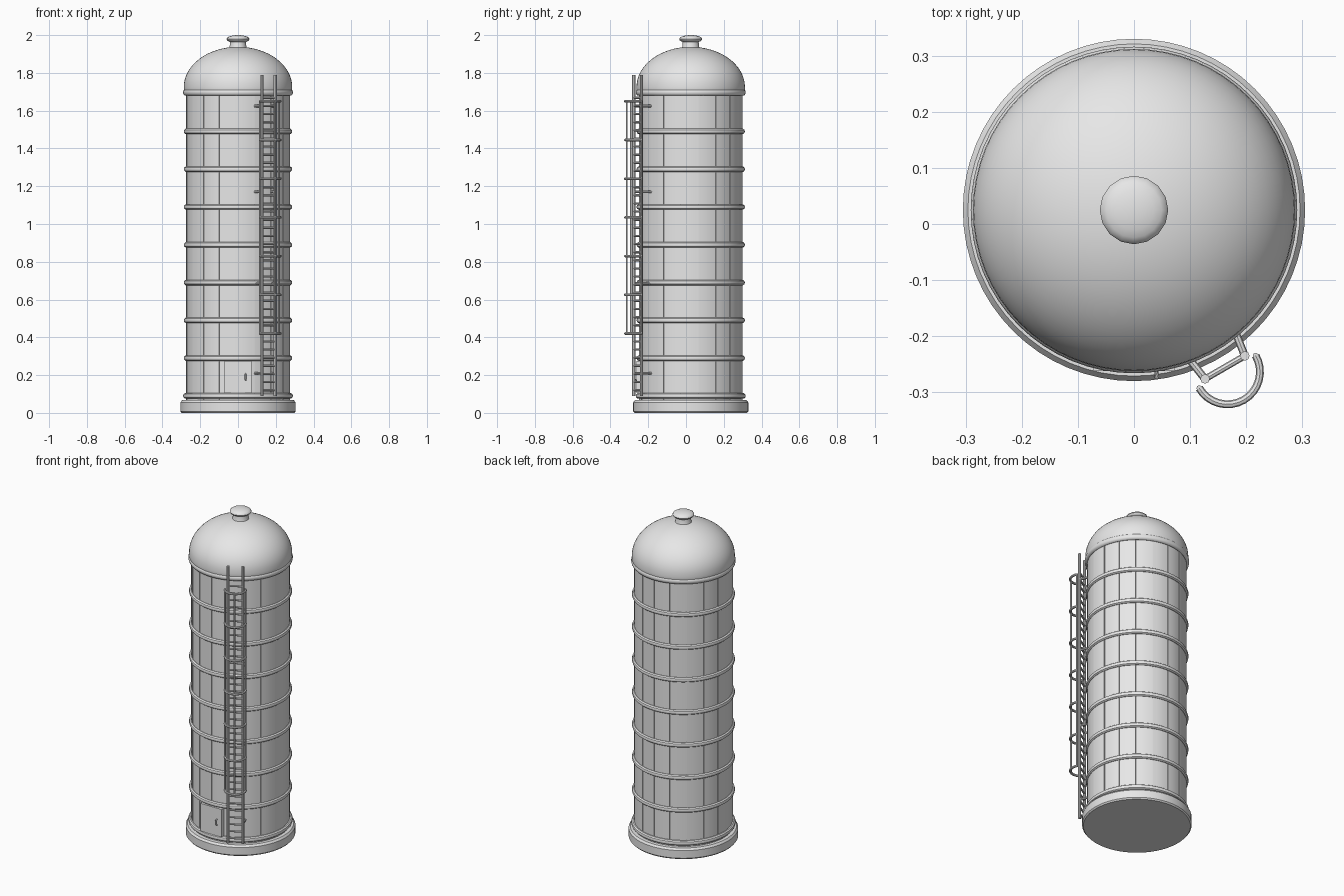
import bpy, bmesh, math, random
from mathutils import Vector

if "Cube" in bpy.data.objects:
    bpy.data.objects.remove(bpy.data.objects["Cube"])

random.seed(4)
CY = 0.025                      # silo axis sits slightly behind the origin
grey = bpy.data.materials.new("light grey")
grey.diffuse_color = (0.8, 0.8, 0.8, 1)
grey.use_nodes = True
grey.node_tree.nodes["Principled BSDF"].inputs["Base Color"].default_value = grey.diffuse_color


def finish(name, bm, smooth=True):
    bmesh.ops.recalc_face_normals(bm, faces=bm.faces)
    me = bpy.data.meshes.new(name)
    bm.to_mesh(me)
    bm.free()
    ob = bpy.data.objects.new(name, me)
    bpy.context.collection.objects.link(ob)
    me.materials.append(grey)
    if smooth:
        bpy.ops.object.select_all(action='DESELECT')
        ob.select_set(True)
        bpy.context.view_layer.objects.active = ob
        bpy.ops.object.shade_smooth_by_angle(angle=math.radians(35))
    return ob


def lathe(name, profile, segs=64, closed=False):
    """Revolve an (r, z) profile about the silo axis."""
    bm = bmesh.new()
    vs = [bm.verts.new((r, CY, z)) for r, z in profile]
    es = [bm.edges.new(p) for p in zip(vs, vs[1:])]
    if closed:
        es.append(bm.edges.new((vs[-1], vs[0])))
    bmesh.ops.spin(bm, geom=vs + es, cent=(0, CY, 0), axis=(0, 0, 1),
                   angle=math.tau, steps=segs, use_duplicate=False)
    bmesh.ops.remove_doubles(bm, verts=bm.verts, dist=1e-5)
    return finish(name, bm)


def tube(bm, pts, r, n=8):
    """Sweep a round section along points and cap it."""
    pts = [Vector(p) for p in pts]
    rings = []
    for i, p in enumerate(pts):
        d = (pts[min(i + 1, len(pts) - 1)] - pts[max(i - 1, 0)]).normalized()
        u = d.cross(Vector((0, 0, 1)) if abs(d.z) < 0.9 else Vector((1, 0, 0))).normalized()
        v = d.cross(u)
        rings.append([bm.verts.new(p + r * (u * math.cos(math.tau * k / n) + v * math.sin(math.tau * k / n)))
                      for k in range(n)])
    for a, b in zip(rings, rings[1:]):
        for k in range(n):
            bm.faces.new((a[k], a[(k + 1) % n], b[(k + 1) % n], b[k]))
    bm.faces.new(rings[0])
    bm.faces.new(rings[-1])


def box(bm, lo, hi):
    g = bmesh.ops.create_cube(bm, size=1)
    for v in g['verts']:
        v.co = Vector([(a + b) / 2 + c * (b - a) for a, b, c in zip(lo, hi, v.co)])
    return g


# Foundation and inner core
lathe("foundation", [(0, 0), (0.298, 0), (0.305, 0.008), (0.305, 0.055), (0.296, 0.067), (0, 0.067)])
lathe("core", [(0, 0.06), (0.269, 0.06), (0.269, 1.70), (0, 1.70)])

# Curved wall staves with fine gaps
bm = bmesh.new()
N = 18
for i in range(N):
    a0 = math.tau * (i + 0.45) / N + 0.006
    a1 = math.tau * (i + 1.45) / N - 0.006
    ro = 0.275 + random.uniform(-0.0015, 0.0015)
    cols = []
    for k in range(5):
        a = a0 + (a1 - a0) * k / 4
        cols.append([bm.verts.new((r * math.cos(a), CY + r * math.sin(a), z))
                     for r, z in ((0.266, 0.06), (ro, 0.06), (ro, 1.69), (0.266, 1.69))])
    for a, b in zip(cols, cols[1:]):
        for k in range(4):
            bm.faces.new((a[k], a[(k + 1) % 4], b[(k + 1) % 4], b[k]))
    bm.faces.new(cols[0])
    bm.faces.new(cols[-1])
finish("wall_staves", bm)

# Steel hoops
for i in range(8):
    c = 0.273 if i else 0.277
    z = 0.09 + 0.2 * i
    lathe(f"hoop_{i}", [(c + 0.014 * math.cos(math.tau * k / 10), z + 0.015 * math.sin(math.tau * k / 10))
                        for k in range(10)], closed=True)

# Eave rim, dome, neck and knob
lathe("eave_rim", [(0.277 + 0.014 * math.cos(math.tau * k / 12), 1.697 + 0.018 * math.sin(math.tau * k / 12))
                   for k in range(12)], closed=True)
dome = [(0, 1.69), (0.282, 1.69), (0.287, 1.71)]
dome += [(0.287 * math.cos(t), 1.725 + 0.213 * math.sin(t))
         for t in (math.pi / 2 * k / 16 for k in range(17))]
lathe("dome", dome)
lathe("vent_neck", [(0, 1.92), (0.052, 1.92), (0.044, 1.94), (0.042, 1.968), (0, 1.968)], 24)
lathe("vent_knob", [(0.061 * math.cos(t), 1.979 + 0.021 * math.sin(t))
                    for t in (math.pi * (k / 10 - 0.5) for k in range(11))], 16)

# Door and handle
bm = bmesh.new()
box(bm, (-0.072, -0.262, 0.105), (0.072, -0.235, 0.275))
finish("door", bm, False)
bm = bmesh.new()
tube(bm, [(0.04, -0.258, 0.173), (0.04, -0.272, 0.177), (0.04, -0.272, 0.203), (0.04, -0.258, 0.207)], 0.005)
finish("door_handle", bm)

# Ladder frame: outward direction n, sideways direction t
n = Vector((0.5, -0.866, 0))
t = Vector((0.866, 0.5, 0))


def at(out, side, z):
    return Vector((0, CY, z)) + n * out + t * side


# Ladder rails, rungs and wall brackets
bm = bmesh.new()
for s in (-0.041, 0.041):
    tube(bm, [at(0.324, s, 0.09), at(0.324, s, 1.79)], 0.0085)
finish("ladder_rails", bm)
bm = bmesh.new()
for i in range(37):
    z = 0.12 + 0.043 * i
    tube(bm, [at(0.324, -0.041, z), at(0.324, 0.041, z)], 0.006)
finish("ladder_rungs", bm)
bm = bmesh.new()
for z in (0.21, 0.685, 1.17, 1.625):
    for s in (-0.041, 0.041):
        tube(bm, [at(0.255, s * 1.25, z), at(0.324, s, z)], 0.007)
finish("ladder_brackets", bm)

# Safety cage: half-round hoops and three uprights
bm = bmesh.new()
for i in range(7):
    z = 0.42 + 0.205 * i
    tube(bm, [at(0.333 + 0.058 * math.sin(a), -0.058 * math.cos(a), z)
              for a in (math.pi * k / 16 for k in range(17))], 0.007)
finish("cage_hoops", bm)
bm = bmesh.new()
for a in (0, math.pi / 2, math.pi):
    o, s = 0.333 + 0.058 * math.sin(a), -0.058 * math.cos(a)
    tube(bm, [at(o, s, 0.415), at(o, s, 1.655)], 0.005)
finish("cage_uprights", bm)
